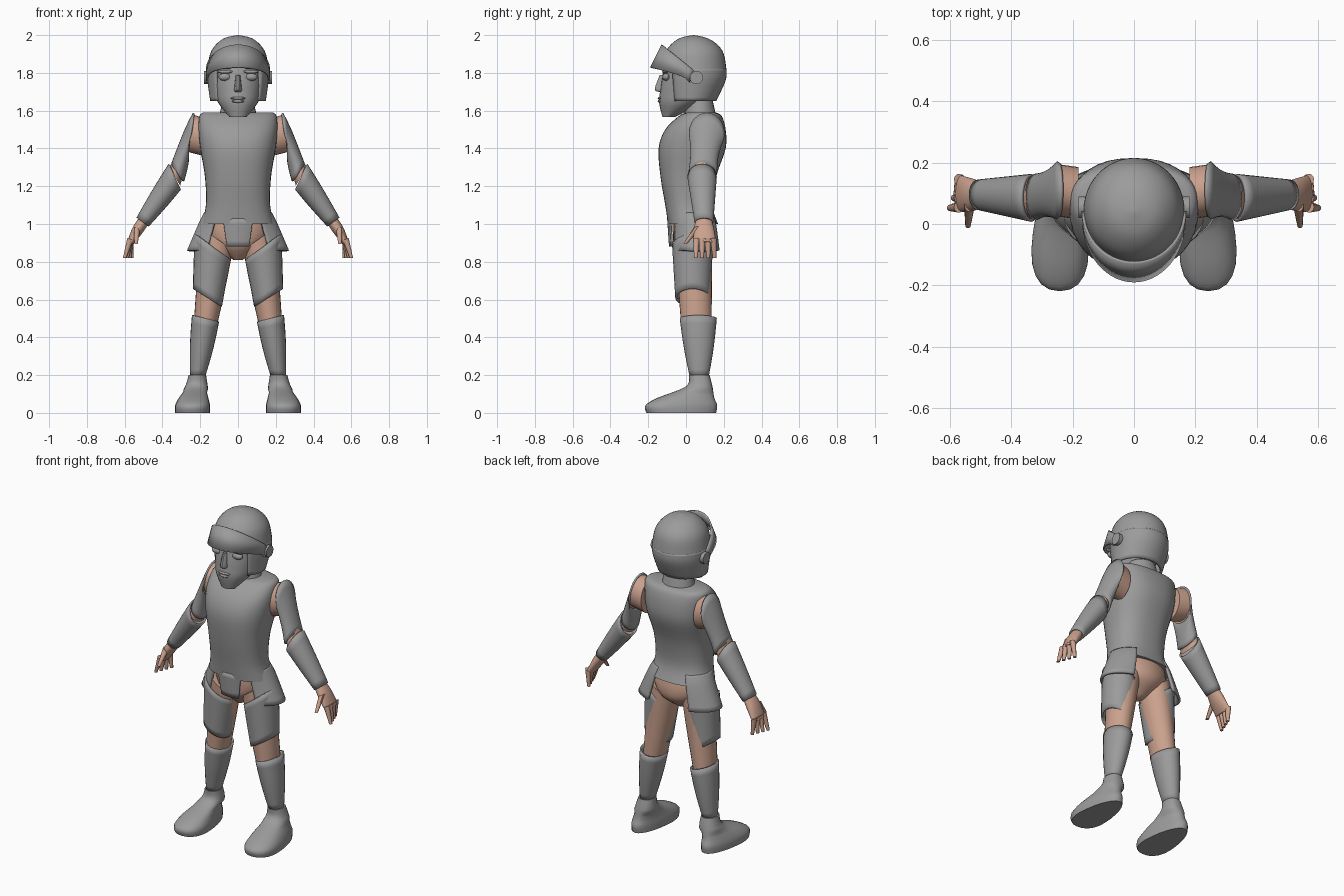
import bpy, bmesh
from math import sin, cos, pi, radians
from mathutils import Vector

cube = bpy.data.objects.get("Cube")
if cube:
    bpy.data.objects.remove(cube)

parts = []


def material(name, *rgb):
    mat = bpy.data.materials.new(name)
    mat.use_nodes = True
    mat.diffuse_color = (*rgb, 1)
    shader = mat.node_tree.nodes["Principled BSDF"]
    shader.inputs["Base Color"].default_value = (*rgb, 1)
    return mat


GRAY = material("armour gray", .33, .33, .33)
SKIN = material("skin", .6, .36, .27)


def add_object(name, bm, mat, mirror=False, thick=0):
    """Turn a bmesh into a part, with optional mirrored twin and wall thickness."""
    mesh = bpy.data.meshes.new(name)
    bm.to_mesh(mesh)
    bm.free()
    mesh.materials.append(mat)
    part = bpy.data.objects.new(name, mesh)
    bpy.context.collection.objects.link(part)
    if thick:
        wall = part.modifiers.new("thickness", 'SOLIDIFY')
        wall.thickness, wall.offset = thick, -1
    if mirror:
        part.modifiers.new("mirror", 'MIRROR').use_mirror_merge = False
    parts.append(part)
    return part


def grid(name, rows, mat, closed=True, cap=True, **options):
    """Skin rows of points, listed from top to bottom."""
    bm = bmesh.new()
    rows = [[bm.verts.new(point) for point in row] for row in rows]
    count = len(rows[0])
    for upper, lower in zip(rows, rows[1:]):
        for j in range(count if closed else count - 1):
            k = (j + 1) % count
            bm.faces.new((upper[j], lower[j], lower[k], upper[k]))
    if closed and cap:
        bm.faces.new(rows[0])
        bm.faces.new(rows[-1][::-1])
    return add_object(name, bm, mat, **options)


def smooth_path(rings, steps):
    """Catmull-Rom interpolation between ring settings."""
    last = len(rings) - 1
    path = []
    for i in range(last):
        before, start, end, after = (rings[max(0, min(last, i + o))] for o in (-1, 0, 1, 2))
        for s in range(steps):
            t = s / steps
            path.append([q + t / 2 * (r - p + t * (2 * p - 5 * q + 4 * r - w + t * (3 * (q - r) + w - p)))
                         for p, q, r, w in zip(before, start, end, after)])
    return path + [rings[last]]


def signed_power(value, power):
    return abs(value) ** (2 / power) * (1 if value > 0 else -1)


def loft(name, rings, mat, arc=None, power=2, sides=24, steps=4, **options):
    """Rings of x, y, z, x radius, y radius, sideways tilt."""
    low, high = arc or (0, 360)
    rows = []
    for x, y, z, rx, ry, tilt in smooth_path(rings, steps):
        row = []
        for j in range(sides + 1 if arc else sides):
            angle = radians(low + (high - low) * j / sides)
            u = rx * signed_power(cos(angle), power)
            v = ry * signed_power(sin(angle), power)
            row.append((x + u * cos(radians(tilt)), y + v, z + u * sin(radians(tilt))))
        rows.append(row)
    return grid(name, rows, mat, closed=not arc, **options)


def span(z, front, back, rx):
    """Centred ring given by its front and back reach."""
    return (0, (front + back) / 2, z, rx, (back - front) / 2, 0)


def limb(name, start, end, size_start, size_end, tilts, mat=GRAY, swell=0, **options):
    """Tapering mirrored tube between two joints; tilts slope its two rims."""
    first = Vector((*start, *size_start, tilts[0]))
    final = Vector((*end, *size_end, tilts[1]))
    rings = []
    for i in range(9):
        ring = first.lerp(final, i / 8)
        ring[3] += swell * sin(pi * i / 8)
        ring[4] += swell * sin(pi * i / 8)
        rings.append(ring)
    loft(name, rings, mat, steps=1, mirror=True, **options)


def blob(name, place, size, mirror=False):
    bm = bmesh.new()
    bmesh.ops.create_uvsphere(bm, u_segments=14, v_segments=8, radius=1)
    bmesh.ops.scale(bm, vec=size, verts=bm.verts)
    bmesh.ops.translate(bm, vec=place, verts=bm.verts)
    add_object(name, bm, GRAY, mirror=mirror)


# Torso armour, front tab and hip plates
shell = dict(cap=False, thick=.01)
loft("cuirass", [span(1.59, 0, .16, .185), span(1.57, -.04, .19, .205),
                 span(1.5, -.11, .21, .21), span(1.4, -.145, .21, .2),
                 span(1.25, -.135, .16, .175), span(1.1, -.11, .14, .17),
                 span(1, -.095, .17, .195)], GRAY, power=2.4, sides=36)
loft("front_tab", [span(1.03, -.1, .17, .19), span(.88, -.09, .17, .14)],
     GRAY, arc=(-115, -65), thick=.01)
loft("hip_plates", [span(1.06, -.1, .16, .18), span(1, -.09, .18, .21), span(.86, -.09, .2, .27)],
     GRAY, arc=(-52, 58), mirror=True, thick=.015)
loft("collar", [span(1.66, 0, .14, .08), span(1.57, -.01, .16, .1)], GRAY)

# Joints of the left side; the right side is mirrored
shoulder, elbow, wrist = (.25, .11, 1.48), (.335, .085, 1.25), (.505, .095, 1.01)
hip, knee, shin_top, ankle = (.135, .035, .88), (.162, .035, .61), (.172, .065, .5), (.214, .07, .19)

# Bare body under the armour
loft("pelvis", [span(1.03, -.07, .15, .16), span(.95, -.07, .165, .165),
                span(.88, -.06, .15, .12), span(.81, 0, .06, .025)], SKIN)
limb("legs", (.11, .04, .92), (.175, .055, .45), (.1, .1), (.06, .08), (35, 8), SKIN)
limb("shoulders", (.18, .1, 1.46), shoulder, (.1, .085), (.1, .085), (90, 96), SKIN)
limb("upper_arms", shoulder, elbow, (.1, .085), (.055, .068), (96, 58), SKIN, swell=-.012)

# Arm and leg armour
limb("spaulders", shoulder, (.32, .088, 1.27), (.11, .095), (.057, .076), (96, 52), swell=-.01, **shell)
limb("vambraces", elbow, wrist, (.075, .078), (.04, .05), (64, 36), **shell)
limb("thigh_guards", hip, knee, (.116, .108), (.09, .092), (35, 31), **shell)
limb("greaves", shin_top, ankle, (.074, .098), (.04, .05), (14, 0), swell=.005, **shell)

# Hands with fingers fanned from front to back
loft("hands", [(.49, .095, 1.03, .03, .04, 36), (.53, .095, .97, .03, .054, 32),
               (.57, .1, .9, .018, .06, 22)], SKIN, mirror=True)
for i, name in enumerate(("index", "middle", "ring", "little")):
    base = Vector((.57, .055 + .03 * i, .92))
    tip = base + Vector((.03 - .013 * i, .003 * i - .003, -.1))
    limb(name + "_fingers", base, tip, (.017, .018), (.009, .01), (20, 0), SKIN, sides=10)
limb("thumbs", (.535, .06, .98), (.54, -.004, .895), (.018, .02), (.009, .01), (20, 0), SKIN, sides=10)

# Boots, broad at the toe and narrow at the heel
boots = loft("boots", [(.215, .07, .2, .046, .055, 0), (.22, .07, .14, .06, .07, 0),
                       (.235, 0, .08, .08, .15, 0), (.24, -.025, .04, .09, .19, 0),
                       (.24, -.025, 0, .09, .185, 0)], GRAY, power=2.3, mirror=True)
for v in boots.data.vertices:
    if v.co.z < .12:
        v.co.x = .235 + (v.co.x - .235) * (.94 - 1.4 * v.co.y)

# Head and face
loft("head", [span(1.86, -.11, .15, .125), span(1.76, -.13, .15, .128), span(1.7, -.138, .13, .122),
              span(1.64, -.142, .08, .104), span(1.566, -.125, -.06, .045)], GRAY)
loft("nose", [span(1.79, -.14, -.1, .012), span(1.715, -.167, -.1, .02),
              span(1.7, -.145, -.1, .02)], GRAY, sides=10)
blob("eyes", (.07, -.105, 1.778), (.034, .02, .02), mirror=True)
blob("brows", (.068, -.11, 1.806), (.045, .016, .01), mirror=True)
blob("upper_lip", (0, -.137, 1.666), (.04, .013, .008))
blob("lower_lip", (0, -.136, 1.65), (.034, .014, .009))

# Helmet with open front, hinged visor and pivots
brow_ring = span(1.82, -.125, .214, .163)
loft("helmet_dome", [span(2, .035, .045, .004), span(1.985, -.03, .11, .07),
                     span(1.95, -.08, .166, .117), span(1.9, -.113, .2, .148), brow_ring],
     GRAY, sides=36)
loft("helmet_sides", [brow_ring, span(1.76, -.12, .21, .162), span(1.65, -.1, .16, .147)],
     GRAY, arc=(-44, 224), sides=36, thick=.015)
turns = [pi * i / 28 for i in range(29)]
visor_top = [(-.17 * cos(a), .04 - .17 * sin(a), 1.815 + .135 * sin(a)) for a in turns]
visor_rim = [(-.17 * cos(a), .02 - .21 * sin(a), 1.75 + .08 * abs(sin(a)) ** .6) for a in turns]
grid("visor", [visor_top, visor_rim], GRAY, closed=False, thick=.01)
limb("visor_pivots", (.18, .055, 1.775), (.15, .055, 1.775), (.035, .035), (.035, .035), (-90, -90), sides=16)

# Smooth shading with crisp edges
bpy.ops.object.select_all(action='DESELECT')
for part in parts:
    part.select_set(True)
bpy.context.view_layer.objects.active = parts[0]
bpy.ops.object.shade_smooth_by_angle(angle=radians(40))
